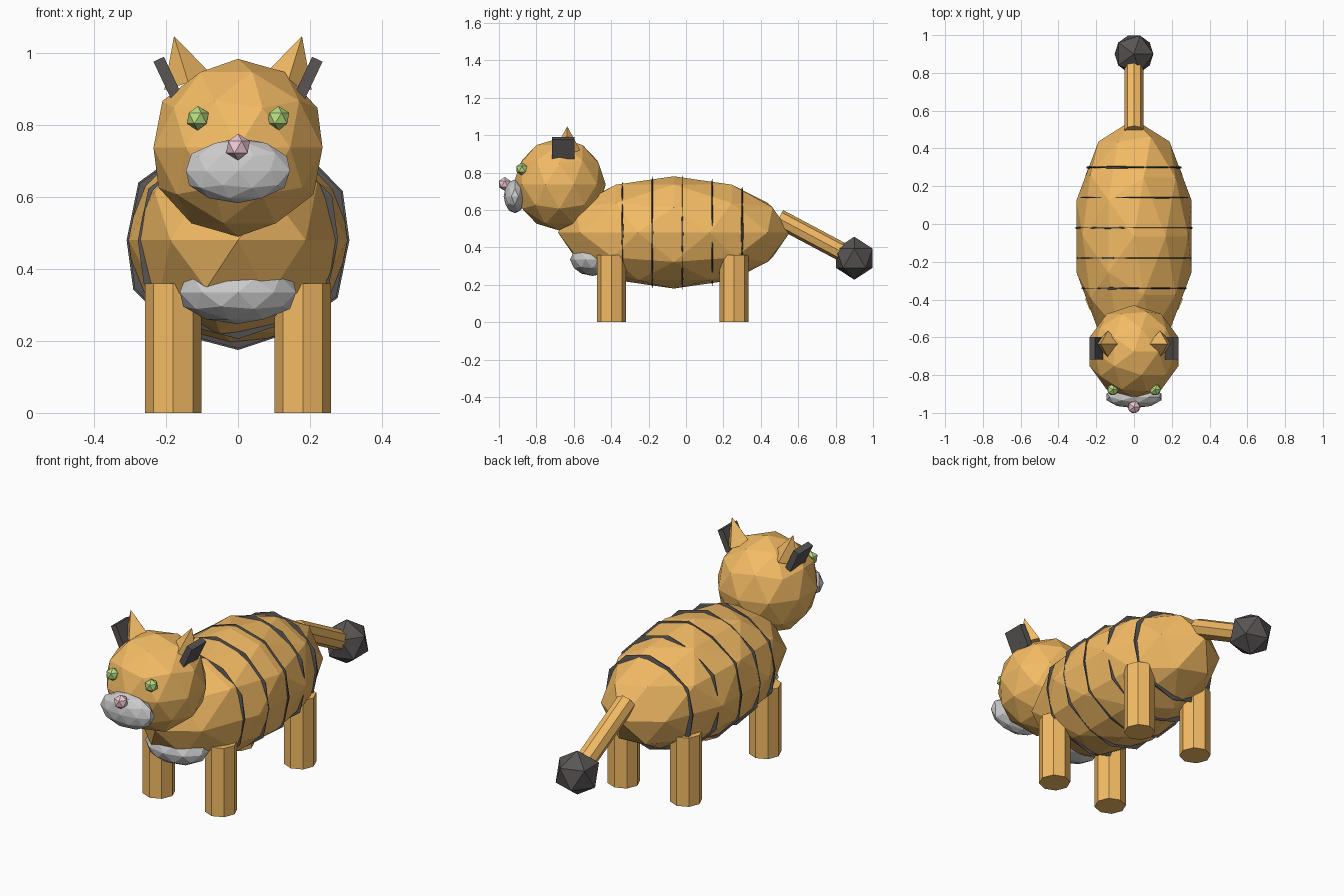
import bpy
from math import radians, sqrt

if "Cube" in bpy.data.objects:
    bpy.data.objects.remove(bpy.data.objects["Cube"])


def mat(name, r, g, b):
    m = bpy.data.materials.new(name)
    m.diffuse_color = (r, g, b, 1)
    m.use_nodes = True
    m.node_tree.nodes["Principled BSDF"].inputs["Base Color"].default_value = m.diffuse_color
    return m


ORANGE = mat("orange", 0.90, 0.50, 0.13)
BLACK = mat("black", 0.10, 0.09, 0.09)
GREEN = mat("green", 0.48, 0.73, 0.22)
PINK = mat("pink", 0.87, 0.58, 0.65)


def finish(name, material, scale=(1, 1, 1), rot=(0, 0, 0)):
    ob = bpy.context.object
    ob.name = name
    ob.scale = scale
    ob.rotation_euler = rot
    if material:
        ob.data.materials.append(material)
    return ob


def blob(name, loc, radii, material, detail=2):
    bpy.ops.mesh.primitive_ico_sphere_add(subdivisions=detail, radius=1, location=loc)
    return finish(name, material, scale=radii)


def rod(name, loc, radius, depth, material, rot=(0, 0, 0)):
    bpy.ops.mesh.primitive_cylinder_add(vertices=8, radius=radius, depth=depth, location=loc)
    return finish(name, material, rot=rot)


# Body
BY, BZ = -0.065, 0.48
RX, RY, RZ = 0.32, 0.62, 0.30
blob("body", (0, BY, BZ), (RX, RY, RZ), ORANGE)

# Stripes: flattened spheres just proud of the body's cross-section
for i in range(5):
    y = -0.34 + 0.16 * i
    k = 1.02 * sqrt(1 - ((y - BY) / RY) ** 2)
    blob(f"stripe_{i + 1}", (0, y, BZ), (RX * k, 0.016, RZ * k), BLACK)

# Head, muzzle, nose and chest patch
blob("head", (0, -0.676, 0.737), (0.247, 0.247, 0.247), ORANGE)
blob("muzzle", (0, -0.915, 0.673), (0.152, 0.06, 0.09), None)
blob("nose", (0, -0.969, 0.739), (0.037, 0.037, 0.037), PINK, 1)
blob("chest_patch", (0, -0.50, 0.335), (0.17, 0.12, 0.088), None)

# Mirrored parts
for side, s in (("left", 1), ("right", -1)):
    blob(f"eye_{side}", (s * 0.112, -0.877, 0.819), (0.034, 0.034, 0.034), GREEN, 1)

    # Ear with a dark plate on its outer side
    bpy.ops.mesh.primitive_cone_add(vertices=4, radius1=0.07, depth=0.135,
                                    location=(s * 0.158, -0.635, 0.9825))
    finish(f"ear_{side}", ORANGE, rot=(0, s * 0.3, 0))
    bpy.ops.mesh.primitive_cube_add(size=1, location=(s * 0.196, -0.657, 0.931))
    finish(f"ear_marking_{side}", BLACK, (0.032, 0.12, 0.115), (0, s * 0.44, 0))

    # Legs
    for end, y in (("front", -0.398), ("back", 0.257)):
        rod(f"{end}_leg_{side}", (s * 0.18, y, 0.18), 0.078, 0.36, ORANGE)

# Tail sloping down to a dark tip
rod("tail", (0, 0.688, 0.453), 0.05, 0.435, ORANGE, (radians(-118), 0, 0))
blob("tail_tip", (0, 0.90, 0.342), (0.115, 0.115, 0.115), BLACK, 1)
